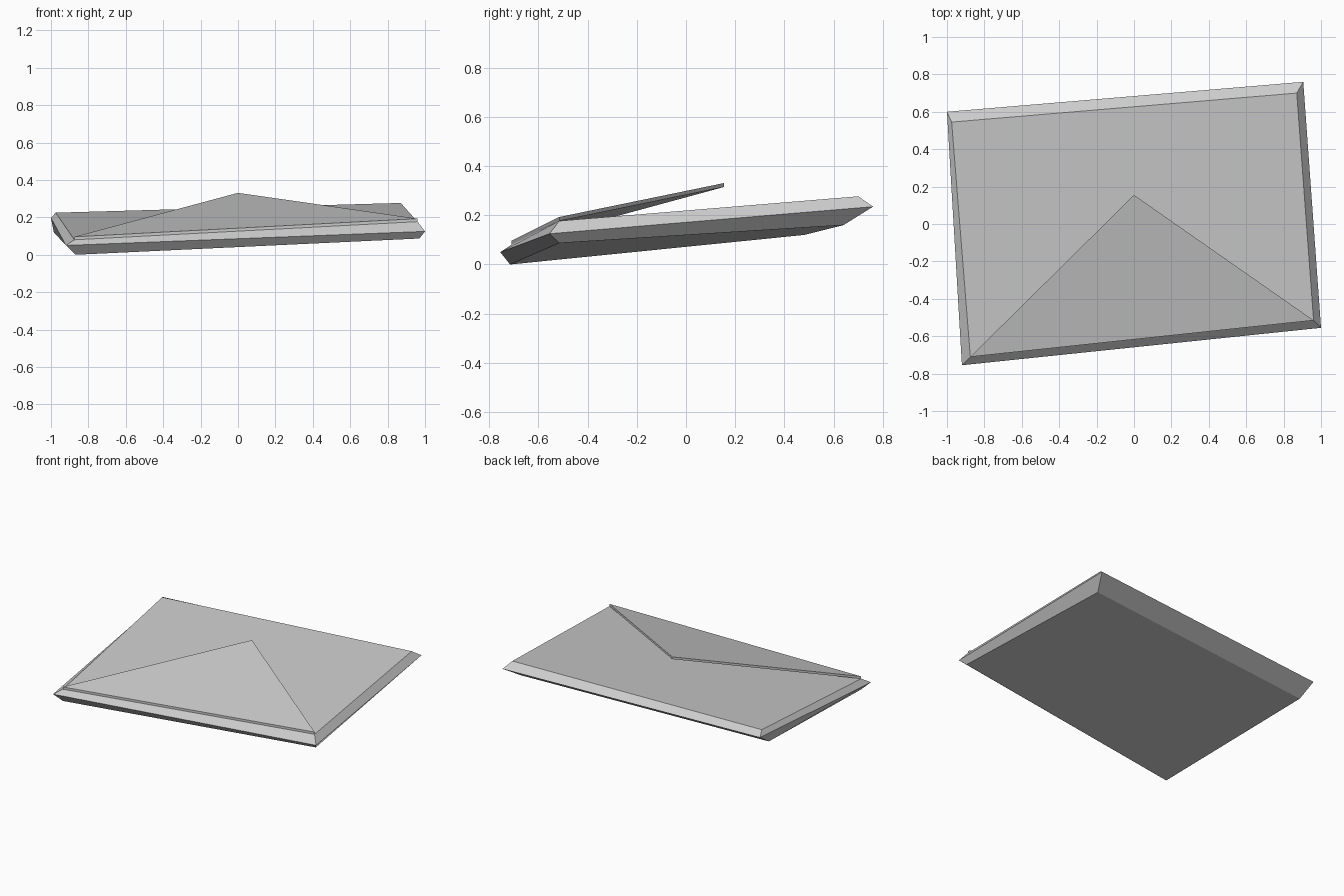
import bpy
import bmesh

cube = bpy.data.objects.get("Cube")
if cube:
    bpy.data.objects.remove(cube, do_unlink=True)

# Single paper colour
paper = bpy.data.materials.new("paper_grey")
paper.use_nodes = True
colour = (0.6, 0.6, 0.6, 1.0)
paper.diffuse_color = colour
bsdf = next(n for n in paper.node_tree.nodes if n.type == 'BSDF_PRINCIPLED')
bsdf.inputs["Base Color"].default_value = colour


def loft(name, rings):
    """Closed flat-shaded solid through a stack of corner rings, bottom to top."""
    bm = bmesh.new()
    loops = [[bm.verts.new(p) for p in ring] for ring in rings]
    for low, high in zip(loops, loops[1:]):
        n = len(low)
        for i in range(n):
            j = (i + 1) % n
            bm.faces.new((low[i], low[j], high[j], high[i]))
    bm.faces.new(loops[0][::-1])
    bm.faces.new(loops[-1])
    bmesh.ops.recalc_face_normals(bm, faces=bm.faces[:])
    mesh = bpy.data.meshes.new(name)
    bm.to_mesh(mesh)
    bm.free()
    mesh.materials.append(paper)
    obj = bpy.data.objects.new(name, mesh)
    bpy.context.collection.objects.link(obj)
    return obj


# Envelope body: corners run front-left, front-right, back-right, back-left as seen from the front
bottom = [(-0.87, -0.715, 0.0), (0.97, -0.515, 0.087), (0.84, 0.64, 0.16), (-0.985, 0.48, 0.12)]
rim = [(-0.92, -0.755, 0.05), (1.0, -0.555, 0.125), (0.905, 0.76, 0.235), (-1.0, 0.6, 0.197)]
top = [(-0.875, -0.71, 0.08), (0.96, -0.515, 0.177), (0.87, 0.70, 0.277), (-0.975, 0.545, 0.225)]
loft("envelope_body", [bottom, rim, top])

# Raised triangular flap hinged along the front edge
flap = [top[0], top[1], (0.0, 0.155, 0.315)]
thickness = 0.016
loft("envelope_flap", [flap, [(x, y, z + thickness) for x, y, z in flap]])
